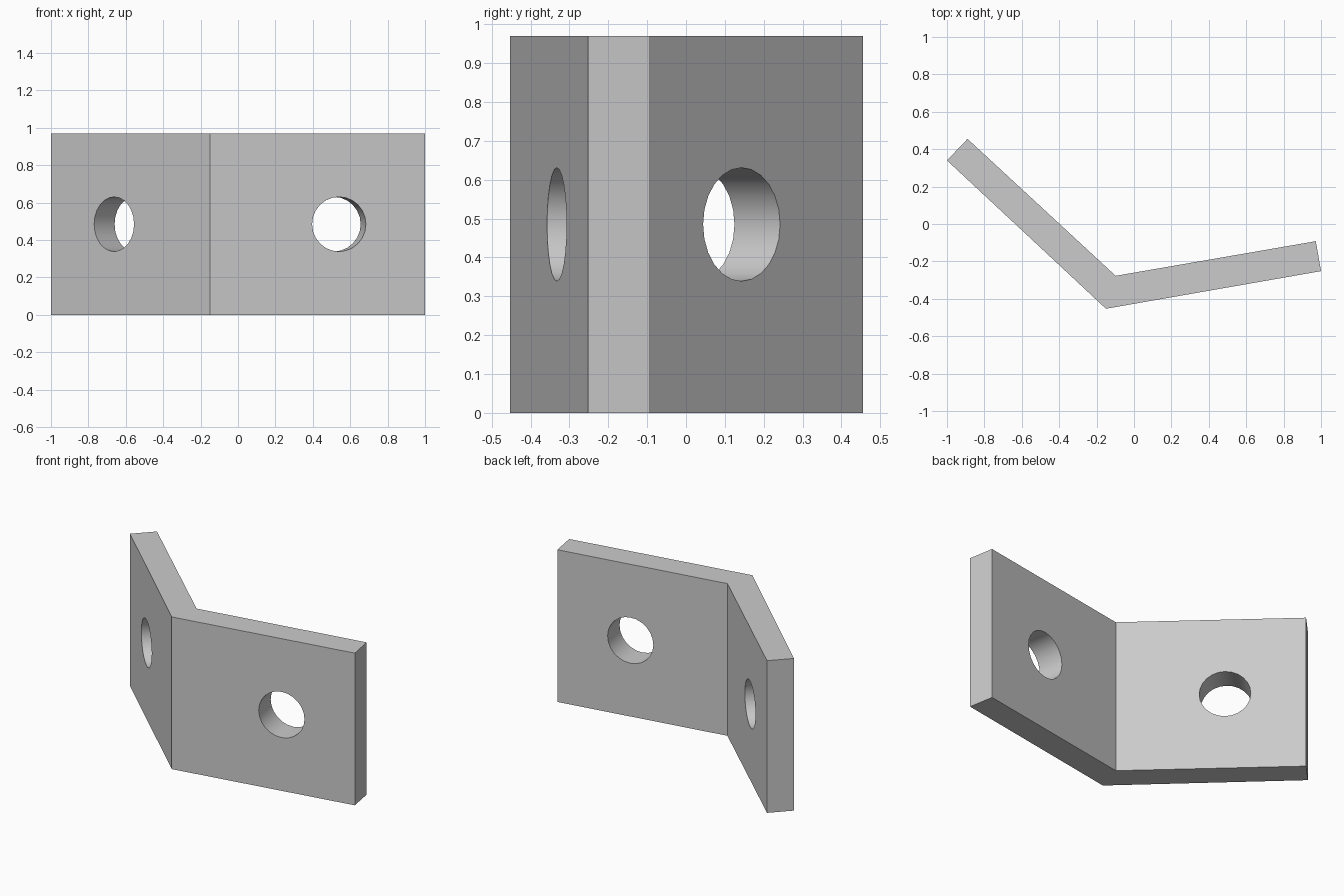
import bpy
import bmesh
from math import pi
from mathutils import Matrix, Vector

if "Cube" in bpy.data.objects:
    bpy.data.objects.remove(bpy.data.objects["Cube"], do_unlink=True)

HEIGHT = 0.97
HOLE_RADIUS = 0.146

grey = bpy.data.materials.new("plain grey")
grey.use_nodes = True
grey.diffuse_color = (0.6, 0.6, 0.6, 1)
grey.node_tree.nodes["Principled BSDF"].inputs["Base Color"].default_value = (0.6, 0.6, 0.6, 1)


def finish(name, bm):
    bmesh.ops.recalc_face_normals(bm, faces=bm.faces)
    mesh = bpy.data.meshes.new(name)
    bm.to_mesh(mesh)
    bm.free()
    mesh.materials.append(grey)
    obj = bpy.data.objects.new(name, mesh)
    bpy.context.collection.objects.link(obj)
    return obj


# Bent plate: the angled strip seen from above, extruded upwards
profile = [(-1, 0.34), (-0.15, -0.453), (1, -0.252),
           (0.972, -0.092), (-0.098, -0.277), (-0.89, 0.455)]
bm = bmesh.new()
base = bm.faces.new([bm.verts.new((x, y, 0)) for x, y in profile])
top = bmesh.ops.extrude_face_region(bm, geom=[base])["geom"]
bmesh.ops.translate(bm, vec=(0, 0, HEIGHT),
                    verts=[v for v in top if isinstance(v, bmesh.types.BMVert)])
plate = finish("bent_plate", bm)


# Bolt holes: a round cutter square to each wing
def drill(name, start, end, x):
    a, b = Vector((*start, 0)), Vector((*end, 0))
    along = b - a
    centre = a + along * ((x - a.x) / along.x)
    centre.z = HEIGHT / 2
    normal = Vector((-along.y, along.x, 0)).normalized()
    turn = normal.to_track_quat("Z", "Y").to_matrix().to_4x4()
    bm = bmesh.new()
    bmesh.ops.create_cone(bm, cap_ends=True, segments=24, radius1=HOLE_RADIUS,
                          radius2=HOLE_RADIUS, depth=0.6,
                          matrix=Matrix.Translation(centre) @ turn @ Matrix.Rotation(pi / 2, 4, "Z"))
    cutter = finish(name, bm)
    cutter.hide_render = True
    cutter.hide_set(True)
    cut = plate.modifiers.new(name, "BOOLEAN")
    cut.operation = "DIFFERENCE"
    cut.solver = "EXACT"
    cut.object = cutter


drill("right_hole_cutter", profile[0], profile[1], -0.6625)
drill("left_hole_cutter", profile[1], profile[2], 0.54)

# Apply the cuts, drop the cutters and smooth the hole walls
bpy.context.view_layer.objects.active = plate
plate.select_set(True)
for modifier in list(plate.modifiers):
    cutter = modifier.object
    bpy.ops.object.modifier_apply(modifier=modifier.name)
    bpy.data.objects.remove(cutter, do_unlink=True)
bpy.ops.object.shade_smooth_by_angle(angle=pi / 6)
